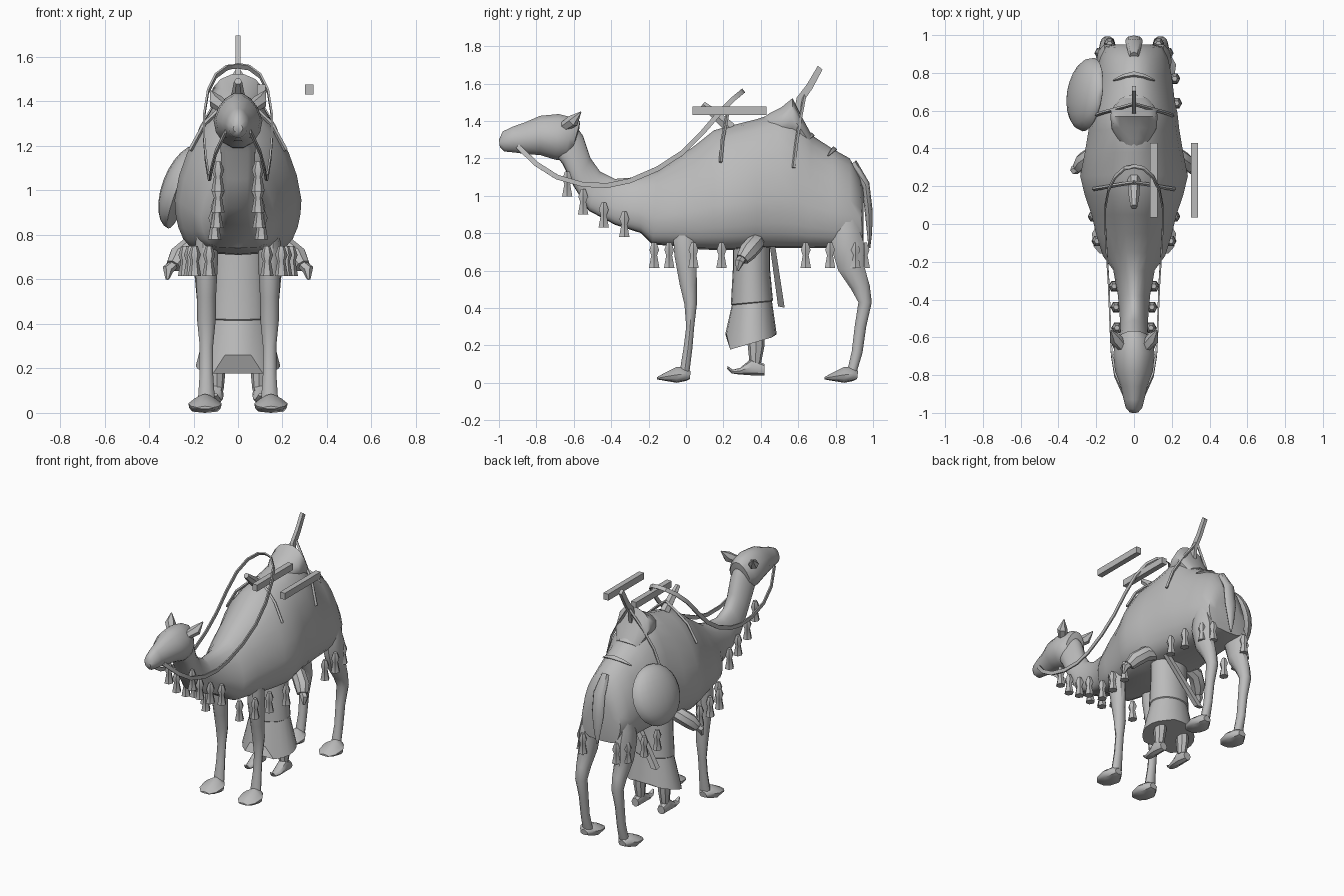
import bpy, bmesh, math
from mathutils import Vector

mat = bpy.data.materials.new("plain_grey")
mat.diffuse_color = (0.5, 0.5, 0.5, 1)


def add_mesh(name, bm):
    bmesh.ops.recalc_face_normals(bm, faces=bm.faces)
    me = bpy.data.meshes.new(name)
    bm.to_mesh(me)
    bm.free()
    me.materials.append(mat)
    ob = bpy.data.objects.new(name, me)
    bpy.context.collection.objects.link(ob)
    return ob


def skin(name, rings):
    """Join rings of points into a closed, capped surface."""
    bm = bmesh.new()
    rings = [[bm.verts.new(p) for p in ring] for ring in rings]
    n = len(rings[0])
    for r, q in zip(rings, rings[1:]):
        for i in range(n):
            j = (i + 1) % n
            bm.faces.new((r[i], r[j], q[j], q[i]))
    bm.faces.new(rings[0])
    bm.faces.new(rings[-1])
    return add_mesh(name, bm)


def loft(name, rows, x=0, n=12, egg=0.0, full=1.0, mid=0.5, dy=0, dz=0):
    """Rings given by two opposite points (y1, z1), (y2, z2) and a half width."""
    rings = []
    for y1, z1, y2, z2, w in rows:
        ring = []
        for i in range(n):
            a = 2 * math.pi * (i + 0.5 * (n == 4)) / n
            c, s = math.cos(a), math.sin(a)
            if s < 0:
                c = math.copysign(abs(c) ** full, c)
                t = mid + s * mid
            else:
                c *= 1 - egg * s
                t = mid + s * (1 - mid)
            ring.append((x + w * c, y2 + (y1 - y2) * t + dy, z2 + (z1 - z2) * t + dz))
        rings.append(ring)
    return skin(name, rings)


def tube(name, pts, radii, res=0):
    """Limb or cord along a path, turned into a mesh."""
    cu = bpy.data.curves.new(name, 'CURVE')
    cu.dimensions = '3D'
    cu.bevel_depth = 1
    cu.bevel_resolution = res
    cu.use_fill_caps = True
    sp = cu.splines.new('POLY')
    sp.points.add(len(pts) - 1)
    for i, (p, co) in enumerate(zip(sp.points, pts)):
        p.co = (*co, 1)
        p.radius = radii if isinstance(radii, float) else radii[i]
    tmp = bpy.data.objects.new(name + "_path", cu)
    bpy.context.collection.objects.link(tmp)
    dg = bpy.context.evaluated_depsgraph_get()
    me = bpy.data.meshes.new_from_object(tmp.evaluated_get(dg))
    bpy.data.objects.remove(tmp)
    me.materials.clear()
    me.materials.append(mat)
    ob = bpy.data.objects.new(name, me)
    bpy.context.collection.objects.link(ob)
    return ob


def box(name, lo, hi):
    bm = bmesh.new()
    bmesh.ops.create_cube(bm, size=1)
    for v in bm.verts:
        v.co = Vector([(l + h) / 2 + c * (h - l) for l, h, c in zip(lo, hi, v.co)])
    return add_mesh(name, bm)


# Draped body running into the neck
loft("body_and_neck", [
    (.95, 1.02, .95, .78, .10), (.93, 1.10, .945, .73, .15), (.875, 1.20, .88, .72, .18),
    (.785, 1.25, .78, .72, .20), (.67, 1.325, .65, .72, .215), (.60, 1.42, .58, .72, .23),
    (.50, 1.45, .50, .72, .24), (.38, 1.41, .38, .72, .26), (.26, 1.38, .25, .71, .285),
    (.15, 1.35, .15, .71, .26), (.05, 1.27, .05, .715, .225), (-.05, 1.20, -.06, .73, .20),
    (-.15, 1.13, -.18, .74, .165), (-.25, 1.10, -.24, .80, .11), (-.38, 1.09, -.38, .845, .085),
    (-.46, 1.13, -.52, .92, .075), (-.51, 1.20, -.60, 1.05, .075), (-.55, 1.32, -.66, 1.17, .08),
    (-.60, 1.39, -.70, 1.22, .07)], n=24, egg=.15, full=.42, mid=.37)

# Head
loft("head", [
    (-.57, 1.36, -.60, 1.24, .03), (-.565, 1.40, -.62, 1.20, .075), (-.60, 1.42, -.65, 1.185, .10),
    (-.68, 1.44, -.70, 1.19, .11), (-.78, 1.43, -.78, 1.215, .10), (-.86, 1.395, -.85, 1.22, .072),
    (-.93, 1.37, -.92, 1.23, .056), (-.98, 1.345, -.97, 1.235, .043), (-1.0, 1.30, -.995, 1.26, .022)],
    n=14, egg=.2)

front_leg = [(-.05, .90, .05, .90, .03), (-.07, .76, .06, .76, .05), (-.065, .68, .06, .68, .052),
             (-.035, .52, .06, .52, .043), (-.01, .42, .06, .42, .042), (0, .30, .045, .30, .03),
             (-.015, .18, .035, .18, .03), (-.035, .06, .02, .06, .038)]
hind_leg = [(.80, .95, .90, .95, .03), (.78, .80, .93, .82, .05), (.77, .73, .955, .75, .06),
            (.81, .60, .955, .63, .055), (.88, .50, .985, .52, .045), (.92, .43, .995, .43, .04),
            (.90, .30, .965, .30, .03), (.885, .17, .945, .16, .028), (.86, .06, .915, .06, .034)]
foot = [(-.155, .03, -.155, .018, .035), (-.12, .05, -.12, .012, .065), (-.05, .085, -.05, 0, .075),
        (0, .085, 0, .01, .045), (.025, .06, .02, .02, .028)]
tassel = [(-.014, .01, .014, .01, .014), (-.03, -.03, .03, -.03, .028), (-.018, -.058, .018, -.058, .018),
          (-.032, -.125, .032, -.125, .03)]
shin = [(.33, .33, .42, .33, .04), (.33, .20, .42, .20, .04), (.34, .10, .40, .10, .03)]
shoe = [(.42, .10, .42, .04, .028), (.35, .13, .35, .04, .036), (.29, .08, .28, .045, .032),
        (.25, .07, .245, .05, .022), (.222, .09, .22, .075, .008)]
hem_tassels = [(.13, -.17), (.195, -.09), (.215, .04), (.24, .19), (.225, .64),
               (.215, .77), (.18, .905), (.13, .955)]
neck_tassels = [(.09, -.635, 1.12), (.09, -.55, 1.025), (.095, -.44, .955), (.105, -.33, .905)]

for side, s in (("left", -1), ("right", 1)):
    # Legs and feet
    loft("front_leg_" + side, front_leg, x=s * .142, n=10)
    loft("hind_leg_" + side, hind_leg, x=s * .14, n=10)
    loft("front_foot_" + side, foot, x=s * .148, n=12, egg=.5, full=.4)
    loft("hind_foot_" + side, foot, x=s * .148, n=12, egg=.5, full=.4, dy=.895)
    # Ears
    tube("ear_" + side, [(s * .06, -.65, 1.37), (s * .10, -.605, 1.40), (s * .122, -.562, 1.448)],
         [.028, .034, .003], 1)
    # Tassels on the cloth hem and on the neck
    for i, (x, y) in enumerate(hem_tassels):
        loft(f"hem_tassel_{side}_{i}", tassel, x=s * x, n=6, dy=y, dz=.74)
    for i, (x, y, z) in enumerate(neck_tassels):
        loft(f"neck_tassel_{side}_{i}", tassel, x=s * x, n=6, dy=y, dz=z)
    # Saddle straps lying on the cloth
    tube("front_strap_" + side, [(0, .22, 1.43), (s * .07, .21, 1.375), (s * .15, .195, 1.30),
                                 (s * .215, .185, 1.18)], .010)
    tube("rear_strap_" + side, [(0, .635, 1.54), (s * .09, .61, 1.41), (s * .165, .59, 1.28),
                                (s * .205, .575, 1.15)], .010)
    # Attendant's shins, curled shoes, sleeves and hands
    loft("shin_" + side, shin, x=s * .095, n=8)
    loft("shoe_" + side, shoe, x=s * .10, n=8)
    tube("arm_" + side, [(s * .10, .38, .78), (s * .21, .37, .745), (s * .265, .33, .70),
                         (s * .29, .30, .66)], [.04, .05, .05, .036], 2)
    tube("hand_" + side, [(s * .285, .305, .67), (s * .315, .285, .645), (s * .318, .275, .60)],
         [.022, .026, .008], 1)

# Flat reins looping from the mouth over the saddle
half = [(.055, -.90, 1.265), (.10, -.80, 1.17), (.118, -.69, 1.10), (.125, -.55, 1.06),
        (.13, -.42, 1.055), (.135, -.30, 1.08), (.145, -.15, 1.145), (.152, -.02, 1.23),
        (.152, .09, 1.34), (.135, .18, 1.445), (.10, .25, 1.515), (.05, .295, 1.552), (0, .305, 1.56)]
rings = []
for i, p in enumerate(half):
    a, b = Vector(half[max(i - 1, 0)]), Vector(half[min(i + 1, len(half) - 1)])
    t = (b - a).normalized()
    n = Vector((0, -t.z, t.y)).normalized()
    m = t.cross(n).normalized()
    if i == len(half) - 1:
        m = Vector((0, n.z, -n.y))
    rings.append([Vector(p) + n * u * .013 + m * v * .0045
                  for u, v in ((1, 1), (1, -1), (-1, -1), (-1, 1))])
mirrored = [[Vector((-v.x, v.y, v.z)) for v in r] for r in reversed(rings[:-1])]
# keep inner and outer edges paired across the centre
if (mirrored[0][0] - rings[-1][0]).length > (mirrored[0][1] - rings[-1][0]).length:
    mirrored = [[r[1], r[0], r[3], r[2]] for r in mirrored]
skin("reins", rings + mirrored)

# Saddle pommel, cantle and back post
tube("pommel", [(0, .09, 1.49), (0, .15, 1.44), (0, .24, 1.36)], [.018, .028, .035], 1)
loft("cantle", [(.36, 1.38, .36, 1.30, .03), (.45, 1.445, .45, 1.30, .09), (.51, 1.475, .51, 1.30, .12),
                (.57, 1.525, .57, 1.30, .125), (.60, 1.46, .61, 1.28, .12),
                (.67, 1.33, .65, 1.24, .08)], n=14)
loft("back_post", [(.55, 1.36, .61, 1.34, .016), (.585, 1.53, .635, 1.50, .016),
                   (.64, 1.60, .68, 1.565, .016), (.70, 1.70, .735, 1.67, .016)], n=4)

# Floating bars
for i, x in enumerate((.105, .32)):
    box(f"side_bar_{i}", (x - .019, .035, 1.432), (x + .019, .43, 1.477))

# Folded cloth ridges over the rump
for i, (y, z, w) in enumerate(((.67, 1.325, .10), (.79, 1.25, .11))):
    tube(f"cloth_fold_{i}", [(-w, y - .03, z - .035), (-w / 2, y - .01, z - .012), (0, y, z - .003),
                             (w / 2, y - .01, z - .012), (w, y - .03, z - .035)],
         [.004, .014, .018, .014, .004])

# Round domed shield on the left flank
bm = bmesh.new()
bmesh.ops.create_uvsphere(bm, u_segments=20, v_segments=12, radius=1)
for v in bm.verts:
    v.co = Vector((v.co.x * (.095 if v.co.x < 0 else .02), v.co.y * .197, v.co.z * .2))
shield = add_mesh("shield", bm)
shield.location = (-.242, .685, 1.015)
shield.rotation_euler = (0, math.radians(21), math.radians(-9))

# Tail
loft("tail", [(.86, 1.15, .91, 1.19, .025), (.94, 1.05, .98, 1.07, .045),
              (.955, .92, .998, .92, .045), (.968, .80, .995, .80, .025),
              (.975, .72, .985, .72, .006)], n=8)

# Attendant's layered robe, raised at the front centre of its hem
robe = loft("robe", [(.25, .80, .45, .80, .13), (.25, .60, .45, .60, .13), (.24, .42, .465, .44, .14),
                     (.245, .415, .46, .435, .134), (.21, .17, .485, .25, .19)], n=20)
for v in robe.data.vertices:
    if v.co.z < .3 and abs(v.co.x) < .10:
        v.co.z = .26

# Scabbard slung diagonally behind the robe
scabbard = loft("scabbard", [(.44, .75, .48, .75, .03), (.485, .41, .535, .40, .03)], n=4)
for v in scabbard.data.vertices:
    v.co.x += .12 if v.co.z > .6 else -.12

# Smooth shading with sharp edges kept
bpy.ops.object.select_all(action='SELECT')
bpy.context.view_layer.objects.active = robe
bpy.ops.object.shade_smooth_by_angle(angle=math.radians(40))
